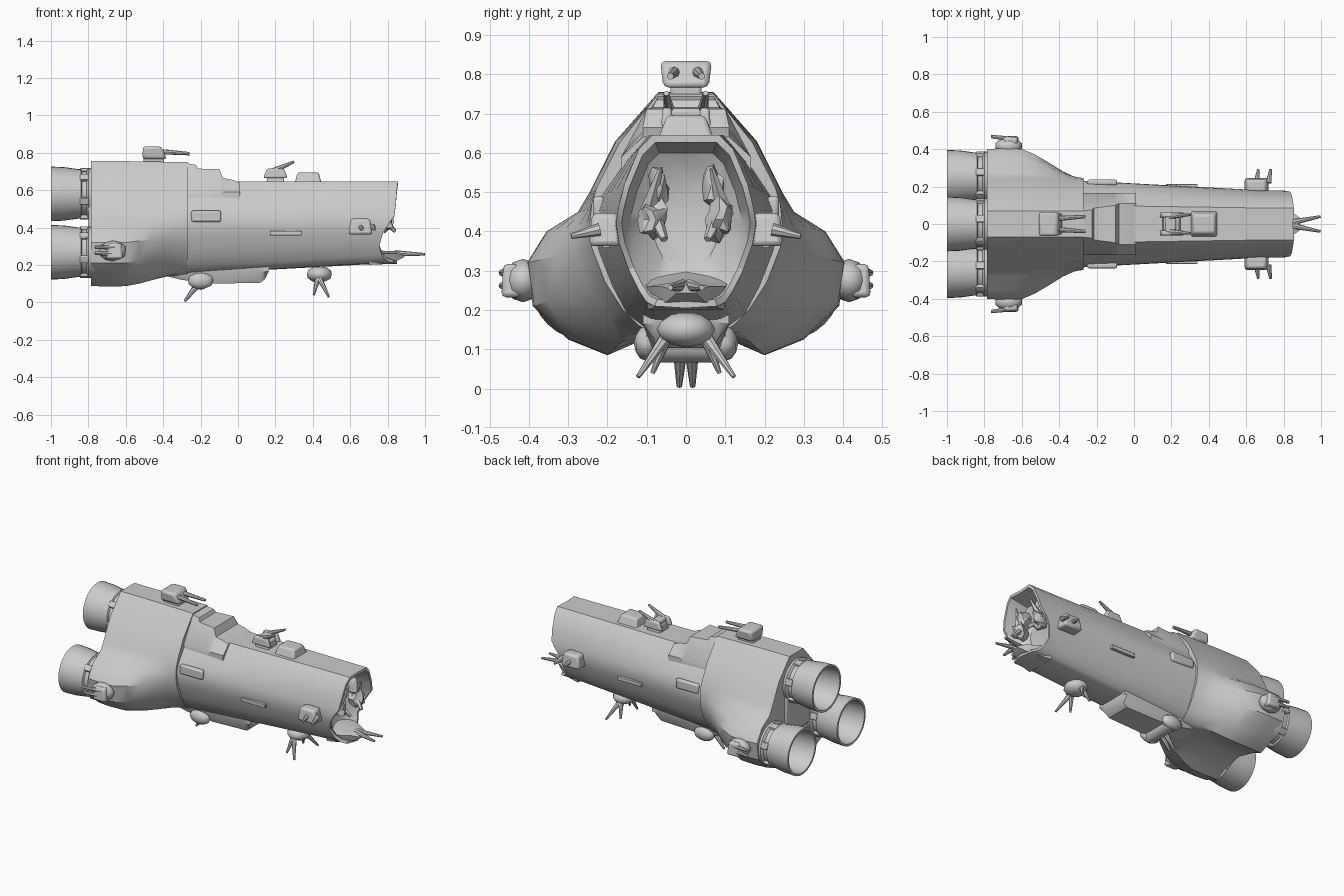
import bpy, bmesh, math, random
from mathutils import Vector, Matrix

if "Cube" in bpy.data.objects:
    bpy.data.objects.remove(bpy.data.objects["Cube"])

random.seed(4)


def finish(name, bm, bevel=0.0):
    bmesh.ops.recalc_face_normals(bm, faces=bm.faces)
    me = bpy.data.meshes.new(name)
    bm.to_mesh(me)
    bm.free()
    ob = bpy.data.objects.new(name, me)
    bpy.context.collection.objects.link(ob)
    if bevel:
        m = ob.modifiers.new("bevel", 'BEVEL')
        m.width = bevel
        m.segments = 2
    return ob


def ring(half, xs):
    """Full mirrored section from a half profile of (y, z), top to bottom."""
    if not isinstance(xs, (list, tuple)):
        xs = [xs] * len(half)
    pts = [Vector((x, y, z)) for x, (y, z) in zip(xs, half)]
    return pts + [Vector((p.x, -p.y, p.z)) for p in reversed(pts[1:-1])]


def loft(name, rings, caps=(True, True), bevel=0.0):
    bm = bmesh.new()
    rows = [[bm.verts.new(p) for p in r] for r in rings]
    n = len(rows[0])
    for a, b in zip(rows, rows[1:]):
        for i in range(n):
            j = (i + 1) % n
            bm.faces.new((a[i], a[j], b[j], b[i]))
    if caps[0]:
        bm.faces.new(rows[0])
    if caps[1]:
        bm.faces.new(rows[-1])
    return finish(name, bm, bevel)


def mix(a, b, t):
    return [(p[0] + (q[0] - p[0]) * t, p[1] + (q[1] - p[1]) * t) for p, q in zip(a, b)]


def block(name, loc, size, top=(1, 1), bevel=0.008, shift=0.0, rot=(0, 0, 0)):
    """Tapered box; top scales the upper face, shift slides it along x."""
    bm = bmesh.new()
    bmesh.ops.create_cube(bm, size=1)
    for v in bm.verts:
        up = v.co.z > 0
        sx, sy = top if up else (1, 1)
        v.co = Vector((v.co.x * size[0] * sx + (shift if up else 0),
                       v.co.y * size[1] * sy, v.co.z * size[2]))
    ob = finish(name, bm, bevel)
    ob.location, ob.rotation_euler = loc, rot
    return ob


def blob(name, loc, size, jitter=0.0, sub=2):
    bm = bmesh.new()
    bmesh.ops.create_icosphere(bm, subdivisions=sub, radius=1)
    for v in bm.verts:
        v.co *= 1 + random.uniform(-jitter, jitter)
        v.co = Vector([c * s for c, s in zip(v.co, size)])
    ob = finish(name, bm)
    ob.location = loc
    return ob


def rod(name, a, b, r1, r2, seg=8):
    a, b = Vector(a), Vector(b)
    bm = bmesh.new()
    bmesh.ops.create_cone(bm, cap_ends=True, segments=seg, radius1=r1, radius2=r2, depth=(b - a).length)
    ob = finish(name, bm)
    ob.matrix_world = Matrix.Translation((a + b) / 2) @ (b - a).to_track_quat('Z', 'Y').to_matrix().to_4x4()
    return ob


# half sections of the hull, top to bottom
REAR = [(0, .755), (.07, .755), (.18, .63), (.245, .50), (.275, .45), (.355, .40),
        (.405, .32), (.39, .21), (.30, .125), (.20, .085), (.12, .12), (0, .15)]
WAIST = [(0, .75), (.07, .75), (.17, .625), (.228, .51), (.24, .47), (.245, .42),
         (.24, .36), (.205, .27), (.16, .2), (.12, .16), (.09, .145), (0, .145)]
FORE = [(0, .645), (.10, .645), (.165, .565), (.215, .49), (.232, .45), (.232, .40),
        (.222, .35), (.187, .26), (.15, .19), (.11, .16), (.09, .15), (0, .15)]
NOSE = [(0, .645), (.085, .645), (.12, .61), (.157, .52), (.172, .46), (.178, .42),
        (.17, .37), (.145, .30), (.12, .25), (.10, .22), (.08, .21), (0, .205)]

# rear hull flaring into the two lower engine bulges
loft("rear_hull", [ring(mix(REAR, WAIST, t), x) for x, t in
                   ((-.785, .03), (-.70, 0), (-.60, .02), (-.53, .2), (-.46, .45), (-.38, .75), (-.32, .92), (-.27, 1))])

# forward hull ending in a jagged open mouth with an inner cavity
MOUTH_X = [.85, .855, .85, .843, .835, .805, .775, .755, .77, .80, .83, .85]


def shrink(s):
    return [(y * s, .42 + (z - .42) * s) for y, z in NOSE]


rings = [ring(mix(FORE, NOSE, t), -.28 + 1.0 * t) for t in (0, .25, .45, .7, .95)]
rings += [ring(NOSE, MOUTH_X), ring(shrink(.92), MOUTH_X), ring(shrink(.8), .74), ring(shrink(.5), .70)]
loft("front_hull", rings)

# stepped deck behind the forward hull, and keel plates
loft("upper_deck", [ring([(0, z), (w, z), (.165, .59), (.165, .55), (0, .55)], x)
                    for x, z, w in ((-.28, .745, .07), (-.225, .735, .075), (-.215, .715, .085), (-.10, .712, .10),
                                    (-.08, .665, .11), (-.03, .655, .11), (.01, .64, .11))])
loft("keel", [ring([(0, .22), (.11, .22), (.11, .165), (w, z), (0, z)], x)
              for x, z, w in ((-.42, .15, .09), (-.30, .12, .09), (-.12, .10, .085), (.12, .105, .08),
                              (.145, .125, .08), (.165, .165, .08))])
block("rear_bulkhead", (-.785, 0, .42), (.03, .24, .30))
block("dorsal_bump", (.375, 0, .66), (.15, .15, .07), (.75, .65), .01)
for s in (-1, 1):
    block("side_panel", (.255, s * .203, .37), (.17, .02, .025), bevel=.003)
    block("belt_plate", (-.17, s * .222, .46), (.16, .03, .06), bevel=.01)

# three hollow engine nozzles with collars and lugs
PROFILE = [(-.76, .135), (-.80, .138), (-.81, .122), (-.835, .122), (-.84, .132), (-.86, .133),
           (-.93, .143), (-1.0, .146), (-1.0, .133), (-.90, .125), (-.845, .10)]
for y, z in ((0, .58), (.25, .268), (-.25, .268)):
    loft("engine_nozzle", [[Vector((x, y + r * math.cos(a), z + r * math.sin(a)))
                            for a in (i * math.tau / 32 for i in range(32))] for x, r in PROFILE], (False, True))
    for k in range(6):
        a = k * math.tau / 6 + .3
        block("engine_lug", (-.822, y + .127 * math.cos(a), z + .127 * math.sin(a)),
              (.045, .04, .022), bevel=.004, rot=(a + math.pi / 2, 0, 0))

# dorsal rear turret
block("dorsal_turret_base", (-.45, 0, .765), (.11, .08, .04))
block("dorsal_turret", (-.445, 0, .80), (.13, .115, .068), (.75, 1.15), .014, -.015)
for s in (-1, 1):
    rod("dorsal_barrel", (-.40, s * .03, .805), (-.26, s * .04, .795), .014, .009)

# dorsal front turret, barrels raised
block("front_turret_base", (.20, 0, .66), (.10, .10, .06), (.8, .8))
for s in (-1, 1):
    block("front_turret_cheek", (.20, s * .048, .69), (.13, .03, .05), (.7, .8), .008)
    rod("front_turret_barrel", (.17, s * .04, .695), (.30, s * .05, .752), .017, .007)
block("front_turret_core", (.195, 0, .69), (.06, .09, .045))

for s in (-1, 1):
    # nose side turrets
    block("cheek_turret", (.655, s * .205, .405), (.13, .085, .085), (.8, .8), .014)
    for x in (.655, .72):
        rod("cheek_barrel", (x, s * .22, .405), (x + .01, s * .292, .388), .016, .007)
    # bulge side turrets
    blob("bulge_turret", (-.67, s * .415, .275), (.075, .05, .055))
    block("bulge_turret_cap", (-.66, s * .445, .275), (.09, .05, .085), (.8, .8), .012)
    for z in (.262, .295):
        rod("bulge_barrel", (-.66, s * .455, z), (-.765, s * .468, z), .013, .009)
    # belly turret ends and spread barrels
    blob("belly_turret_end", (-.20, s * .10, .115), (.07, .033, .045))
    rod("belly_barrel", (-.22, s * .015, .09), (-.285, s * .017, .006), .018, .007)
    for x, y, z in ((.405, .085, .04), (.485, .122, .03)):
        rod("chin_spike", (.43, s * .045, .14), (x, s * y, z), .017, .006)
    # wreckage inside the mouth
    blob("mouth_chunk", (.785, s * .085, .43), (.05, .035, .055), .3)
    blob("mouth_chunk_upper", (.76, s * .07, .51), (.05, .025, .05), .3)
    rod("mouth_shard", (.76, s * .09, .46), (.84, s * .055, .38), .026, .01, 5)
    rod("mouth_shard_upper", (.78, s * .10, .44), (.83, s * .065, .56), .024, .006, 5)
    # nose gun
    rod("nose_barrel", (.84, s * .008, .262), (.998, s * .04, .257), .017, .007)
rod("belly_turret", (-.20, -.10, .112), (-.20, .10, .112), .045, .045, 16)
blob("chin_turret", (.435, 0, .15), (.07, .075, .045))

# lower lip carrying the nose gun
loft("lower_lip", [ring([(0, z1), (w, z1 - .015), (w * .8, z0), (0, z0)], x)
                   for x, z1, z0, w in ((.70, .30, .20, .12), (.78, .275, .207, .10),
                                        (.85, .275, .222, .06), (.89, .265, .243, .03))])

bpy.ops.object.select_all(action='SELECT')
bpy.context.view_layer.objects.active = bpy.context.selected_objects[0]
bpy.ops.object.shade_smooth_by_angle(angle=math.radians(32))
